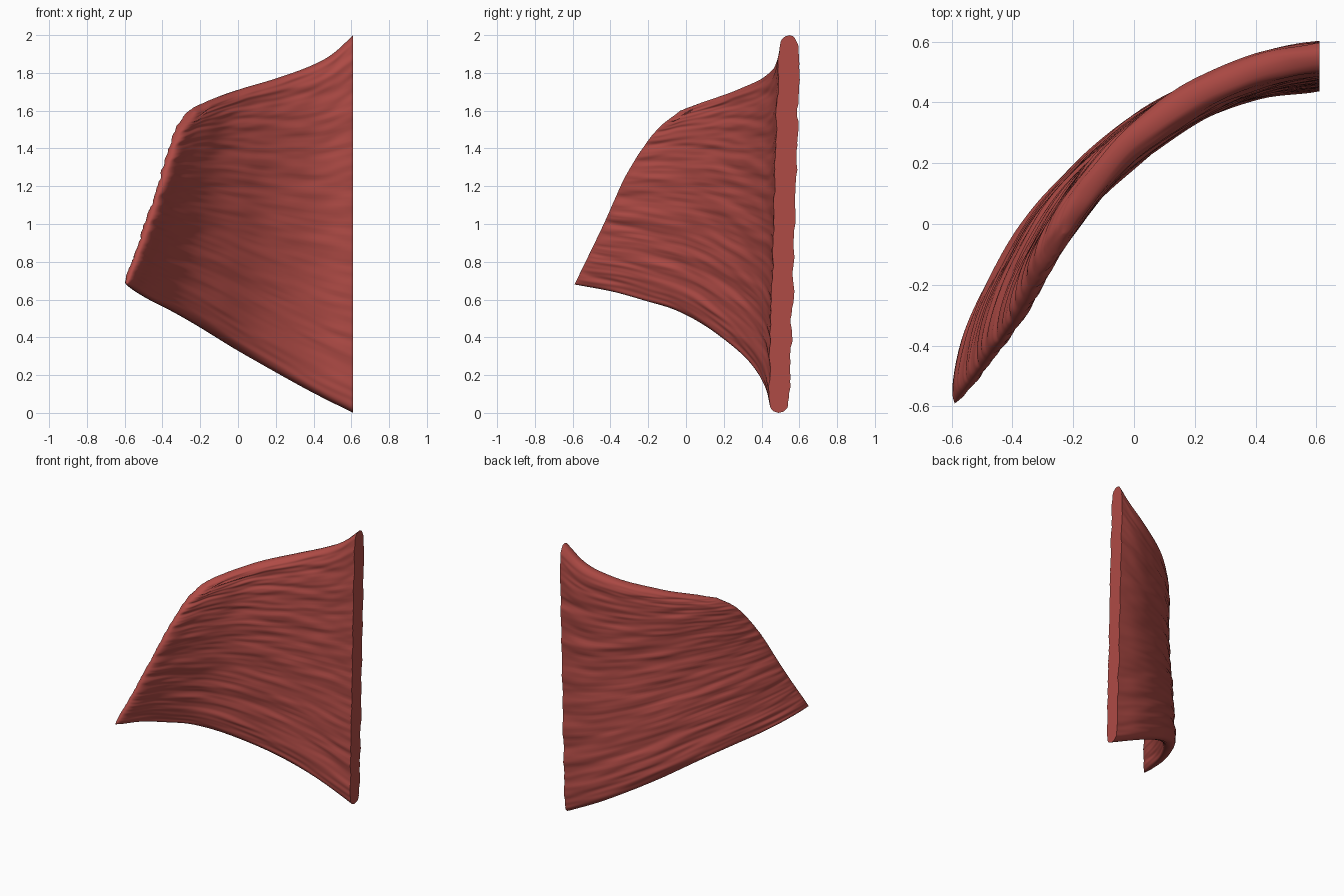
import bpy, bmesh, math
from mathutils import Vector, noise

cube = bpy.data.objects.get("Cube")
if cube:
    bpy.data.objects.remove(cube, do_unlink=True)


def path(points):
    """Smooth curve through the points, looked up by relative arc length."""
    p = [Vector(q) for q in points]
    p = [2 * p[0] - p[1]] + p + [2 * p[-1] - p[-2]]
    pts = []
    for a, b, c, d in zip(p, p[1:], p[2:], p[3:]):
        for k in range(16):
            t = k / 16
            pts.append(0.5 * (2 * b + (c - a) * t + (2 * a - 5 * b + 4 * c - d) * t * t
                              + (3 * b - a - 3 * c + d) * t ** 3))
    pts.append(p[-2])
    length = [0.0]
    for a, b in zip(pts, pts[1:]):
        length.append(length[-1] + (b - a).length)

    def at(t):
        s = t * length[-1]
        i = 0
        while i < len(pts) - 2 and length[i + 1] < s:
            i += 1
        return pts[i].lerp(pts[i + 1], (s - length[i]) / (length[i + 1] - length[i]))
    return at


# The four border curves of the curved lock
tip, corner = (-.59, -.59, .68), (-.23, -.03, 1.6)
low_end, high_end = (.61, .49, .0), (.61, .55, 2.0)
bottom = path([tip, (-.535, -.38, .64), (-.45, -.2, .59), (-.35, -.04, .54),
               (-.2, .12, .455), (0, .29, .33), (.2, .4, .215), (.4, .465, .105), low_end])
top = path([corner, (-.16, .09, 1.645), (0, .28, 1.71), (.2, .42, 1.77),
            (.38, .5, 1.835), (.5, .535, 1.9), high_end])
left = path([tip, (-.48, -.44, .99), (-.39, -.31, 1.27), (-.315, -.16, 1.49), corner])
right = path([low_end, (.61, .52, 1.0), high_end])


def patch(u, v):
    corners = ((1 - u) * (1 - v) * Vector(tip) + u * (1 - v) * Vector(low_end)
               + (1 - u) * v * Vector(corner) + u * v * Vector(high_end))
    return (1 - v) * bottom(u) + v * top(u) + (1 - u) * left(v) + u * right(v) - corners


def streaks(u, v, side):
    coarse = noise.noise(Vector((u * 3, v * 22 + u, side * 7.3)))
    fine = noise.noise(Vector((u * 7, v * 55, side * 3.7 + 20)))
    return 0.010 * coarse + 0.006 * fine


# Thick body: front and back sheets meet in rounded rims, flat cap on the wide end
NU, NV, E = 70, 150, 0.004
bm = bmesh.new()
rings = []
for i in range(NU + 1):
    u = (i / NU) ** 1.6
    sheets = {1: [], -1: []}
    for j in range(NV + 1):
        x = j / NV
        v = 0.5 * x + 0.25 * (1 - math.cos(math.pi * x))
        u0, v0 = min(max(u, E), 1 - E), min(max(v, E), 1 - E)
        du = patch(u0 + E, v0) - patch(u0 - E, v0)
        dv = patch(u0, v0 + E) - patch(u0, v0 - E)
        normal = du.cross(dv).normalized()
        rim = math.sqrt(max(0, 1 - abs(2 * v - 1) ** 24))
        rim *= math.sqrt(max(0, 1 - (1 - u) ** 40))
        half = (0.036 + 0.021 * min(1, u * 2)) * rim
        centre = patch(u, v)
        for side in (1, -1):
            bump = streaks(u, v, side) * min(1, rim * 1.2)
            p = centre + normal * side * (half + bump)
            p.x = min(p.x, .61)
            if i == NU:
                p.x = .61
            sheets[side].append(bm.verts.new(p))
    rings.append(sheets[1] + sheets[-1][::-1])

n = len(rings[0])
for a, b in zip(rings, rings[1:]):
    for k in range(n):
        m = (k + 1) % n
        bm.faces.new((a[k], b[k], b[m], a[m]))
# Cap strip
end = rings[-1]
for k in range(NV):
    bm.faces.new((end[k], end[k + 1], end[n - 2 - k], end[n - 1 - k]))

bmesh.ops.remove_doubles(bm, verts=bm.verts, dist=0.0002)
bmesh.ops.recalc_face_normals(bm, faces=bm.faces)
mesh = bpy.data.meshes.new("curved_lock")
bm.to_mesh(mesh)
bm.free()
lock = bpy.data.objects.new("curved_lock", mesh)
bpy.context.collection.objects.link(lock)

# Single red colour
red = bpy.data.materials.new("muted_red")
red.use_nodes = True
colour = (0.43, 0.07, 0.06, 1)
red.diffuse_color = colour
red.node_tree.nodes["Principled BSDF"].inputs["Base Color"].default_value = colour
mesh.materials.append(red)

bpy.ops.object.select_all(action='DESELECT')
lock.select_set(True)
bpy.context.view_layer.objects.active = lock
bpy.ops.object.shade_smooth_by_angle(angle=math.radians(50))
